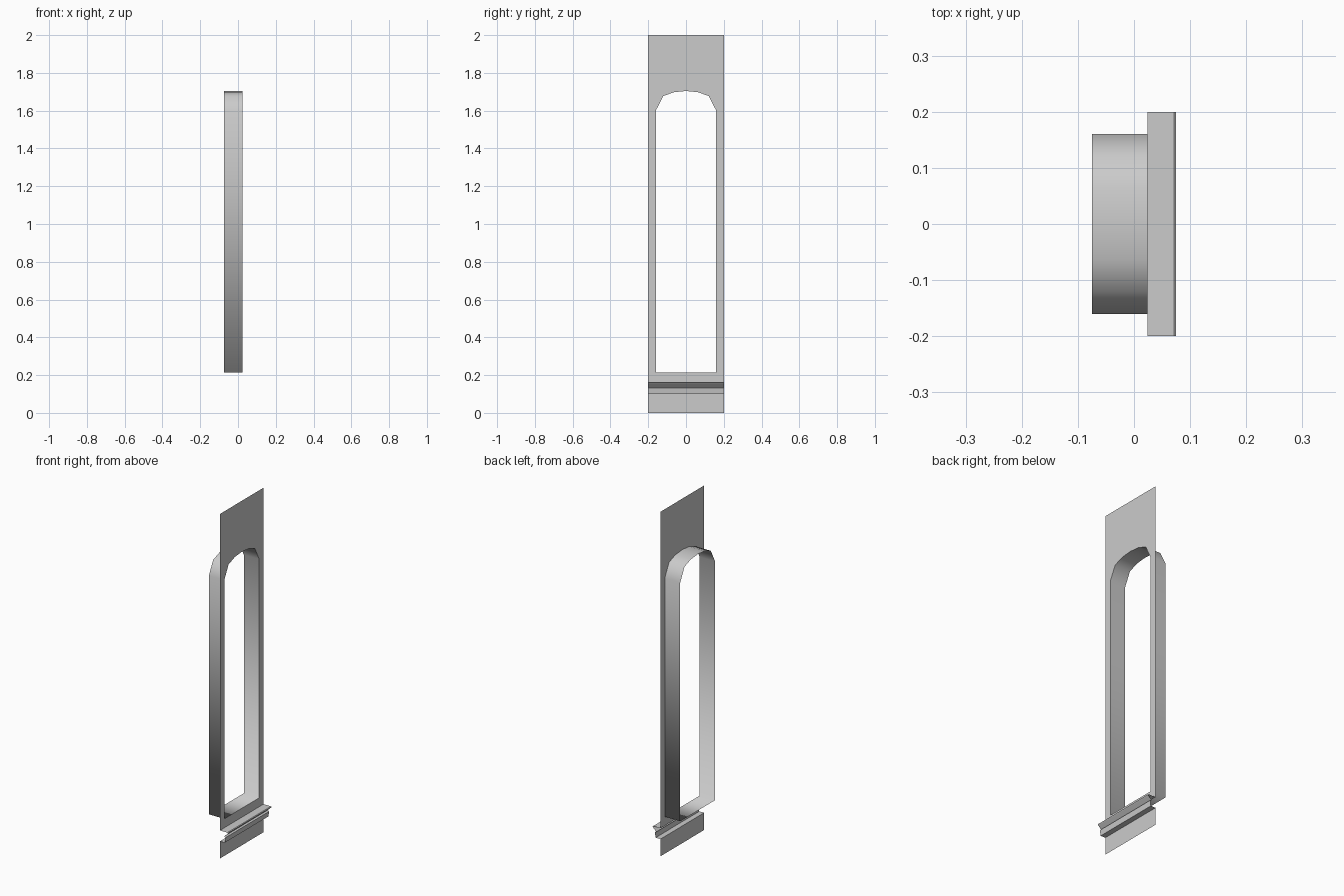
import bpy
import bmesh

if "Cube" in bpy.data.objects:
    bpy.data.objects.remove(bpy.data.objects["Cube"])

# One plain grey for everything
grey = bpy.data.materials.new("light_grey")
grey.use_nodes = True
COLOUR = (0.6, 0.6, 0.6, 1)
grey.diffuse_color = COLOUR
grey.node_tree.nodes["Principled BSDF"].inputs["Base Color"].default_value = COLOUR

WALL_X, REVEAL_X, HALF_W = 0.024, -0.075, 0.2
LEDGE_TOP, LEDGE_BOTTOM = 0.163, 0.10


def finish(name, bm, smooth=False):
    mesh = bpy.data.meshes.new(name)
    bm.to_mesh(mesh)
    bm.free()
    mesh.materials.append(grey)
    for poly in mesh.polygons:
        poly.use_smooth = smooth
    obj = bpy.data.objects.new(name, mesh)
    bpy.context.collection.objects.link(obj)
    return obj


def strip(name, first, second, closed=False, smooth=False):
    """Sheet of quads between two matching rows of points."""
    bm = bmesh.new()
    a = [bm.verts.new(p) for p in first]
    b = [bm.verts.new(p) for p in second]
    for i in range(len(a) if closed else len(a) - 1):
        j = (i + 1) % len(a)
        bm.faces.new((a[i], a[j], b[j], b[i]))
    return finish(name, bm, smooth)


# Arched opening, running anticlockwise from the lower right corner
half_arch = [(0.16, 0.215), (0.16, 1.60), (0.121, 1.677), (0.063, 1.698)]
opening = half_arch + [(0, 1.704)] + [(-y, z) for y, z in reversed(half_arch)]

# Wall panel: side bands, head and apron around the opening, as one flat sheet
bm = bmesh.new()
outline = [(HALF_W, LEDGE_TOP), (HALF_W, 2), (-HALF_W, 2), (-HALF_W, LEDGE_TOP)]
edges = []
for loop in (outline, opening):
    verts = [bm.verts.new((WALL_X, y, z)) for y, z in loop]
    edges += [bm.edges.new((v, verts[(i + 1) % len(verts)])) for i, v in enumerate(verts)]
bmesh.ops.triangle_fill(bm, edges=edges, use_beauty=True, normal=(1, 0, 0))
bmesh.ops.dissolve_limit(bm, angle_limit=0.01, verts=bm.verts, edges=bm.edges)
finish("wall_panel", bm)

# Deep reveal behind the opening
strip("window_reveal",
      [(WALL_X, y, z) for y, z in opening],
      [(REVEAL_X, y, z) for y, z in opening], closed=True, smooth=True)

# Moulded ledge, open at its ends and back
profile = [(WALL_X, LEDGE_BOTTOM), (0.055, LEDGE_BOTTOM), (0.06, 0.131), (0.05, 0.135),
           (0.071, 0.155), (0.075, 0.16), (0.071, LEDGE_TOP), (WALL_X, LEDGE_TOP)]
strip("sill_ledge",
      [(x, -HALF_W, z) for x, z in profile],
      [(x, HALF_W, z) for x, z in profile])

# Base panel below the ledge
strip("base_panel",
      [(WALL_X, -HALF_W, 0), (WALL_X, HALF_W, 0)],
      [(WALL_X, -HALF_W, LEDGE_BOTTOM), (WALL_X, HALF_W, LEDGE_BOTTOM)])
